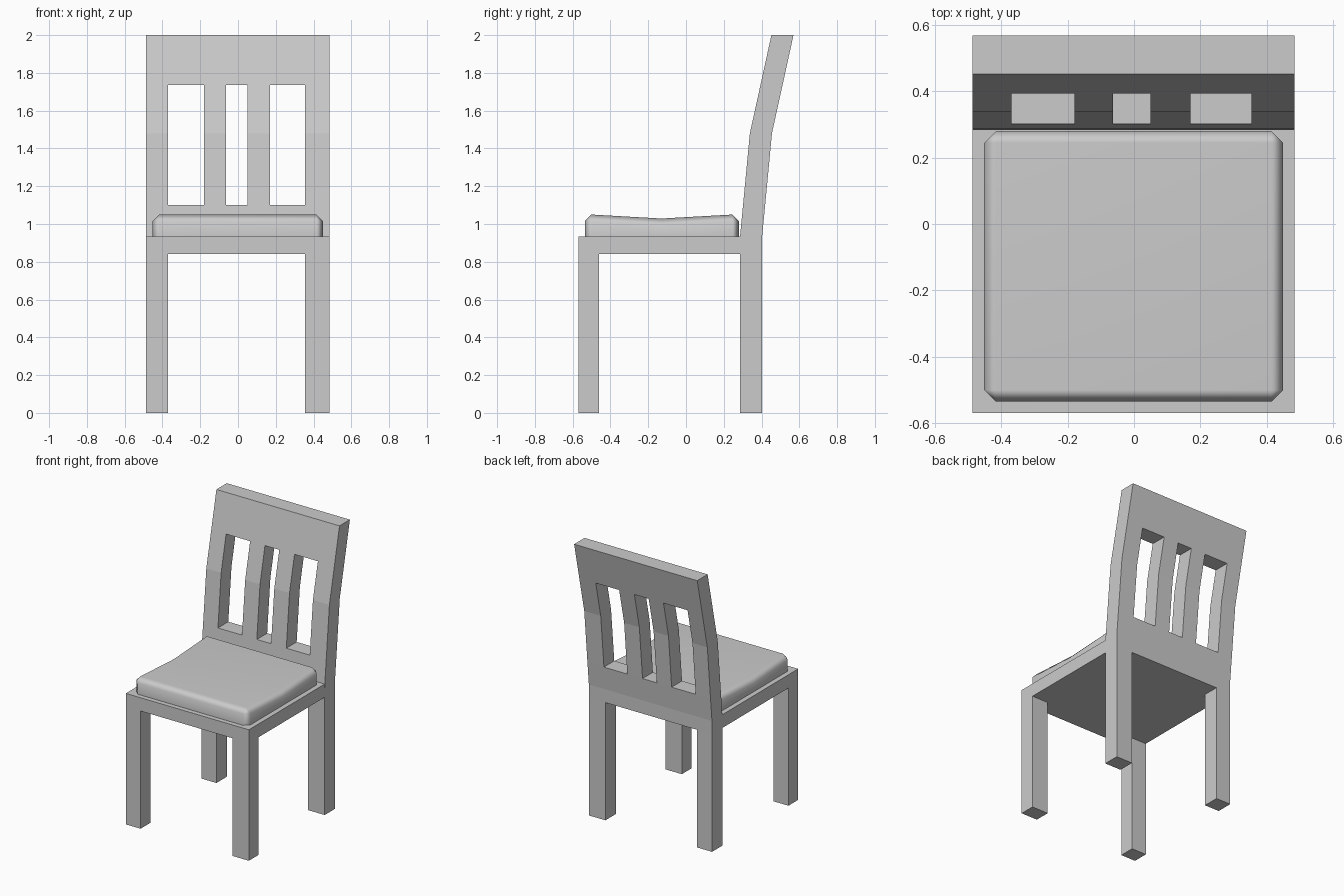
import bpy, bmesh, math

if "Cube" in bpy.data.objects:
    bpy.data.objects.remove(bpy.data.objects["Cube"])


def add_object(name, bm):
    bmesh.ops.recalc_face_normals(bm, faces=bm.faces[:])
    mesh = bpy.data.meshes.new(name)
    bm.to_mesh(mesh)
    bm.free()
    obj = bpy.data.objects.new(name, mesh)
    bpy.context.collection.objects.link(obj)
    return obj


def box_bmesh(x, y, z):
    bm = bmesh.new()
    bmesh.ops.create_cube(bm, size=1)
    for v in bm.verts:
        v.co = [(a + b) / 2 + c * (b - a) for (a, b), c in zip((x, y, z), v.co)]
    return bm


# Back legs, rails and slats: one bent sheet of cells, thickened backwards
columns = [-0.487, -0.37, -0.18, -0.063, 0.05, 0.17, 0.355, 0.485]
rows = [(0, 0.285), (0.84, 0.285), (0.935, 0.286), (1.10, 0.302),
        (1.48, 0.338), (1.735, 0.394), (2.0, 0.452)]
leg_cells, slat_cells, all_cells = {0, 6}, {0, 2, 4, 6}, set(range(7))
filled = [leg_cells, all_cells, all_cells, slat_cells, slat_cells, all_cells]

bm = bmesh.new()
grid = [[bm.verts.new((x, y, z)) for x in columns] for z, y in rows]
for r, cells in enumerate(filled):
    for c in cells:
        bm.faces.new((grid[r][c], grid[r][c + 1], grid[r + 1][c + 1], grid[r + 1][c]))
bmesh.ops.delete(bm, geom=[v for v in bm.verts if not v.link_faces], context='VERTS')
extruded = bmesh.ops.extrude_face_region(bm, geom=bm.faces[:], use_keep_orig=True)
bmesh.ops.translate(bm, vec=(0, 0.117, 0),
                    verts=[g for g in extruded["geom"] if isinstance(g, bmesh.types.BMVert)])
add_object("chair_back", bm)

# Seat board
add_object("seat", box_bmesh((-0.487, 0.485), (-0.57, 0.285), (0.84, 0.935)))

# Front legs
for side, x in (("left", (-0.487, -0.37)), ("right", (0.355, 0.485))):
    add_object("front_leg_" + side, box_bmesh(x, (-0.57, -0.46), (0, 0.84)))

# Cushion: chamfered sides and top, with a dip across the middle
bm = box_bmesh((-0.452, 0.45), (-0.536, 0.28), (0.932, 1.05))
edges = [e for e in bm.edges if max(v.co.z for v in e.verts) > 1]
bmesh.ops.bevel(bm, geom=edges, offset=0.035, segments=1, affect='EDGES')
bmesh.ops.bisect_plane(bm, geom=bm.verts[:] + bm.edges[:] + bm.faces[:],
                       plane_co=(0, -0.13, 0), plane_no=(0, 1, 0))
for v in bm.verts:
    if abs(v.co.y + 0.13) < 0.001 and v.co.z > 1:
        v.co.z -= 0.021
cushion = add_object("cushion", bm)
bpy.context.view_layer.objects.active = cushion
cushion.select_set(True)
bpy.ops.object.shade_smooth_by_angle(angle=math.radians(60))
weighted = cushion.modifiers.new("weighted_normals", 'WEIGHTED_NORMAL')
weighted.keep_sharp = True
